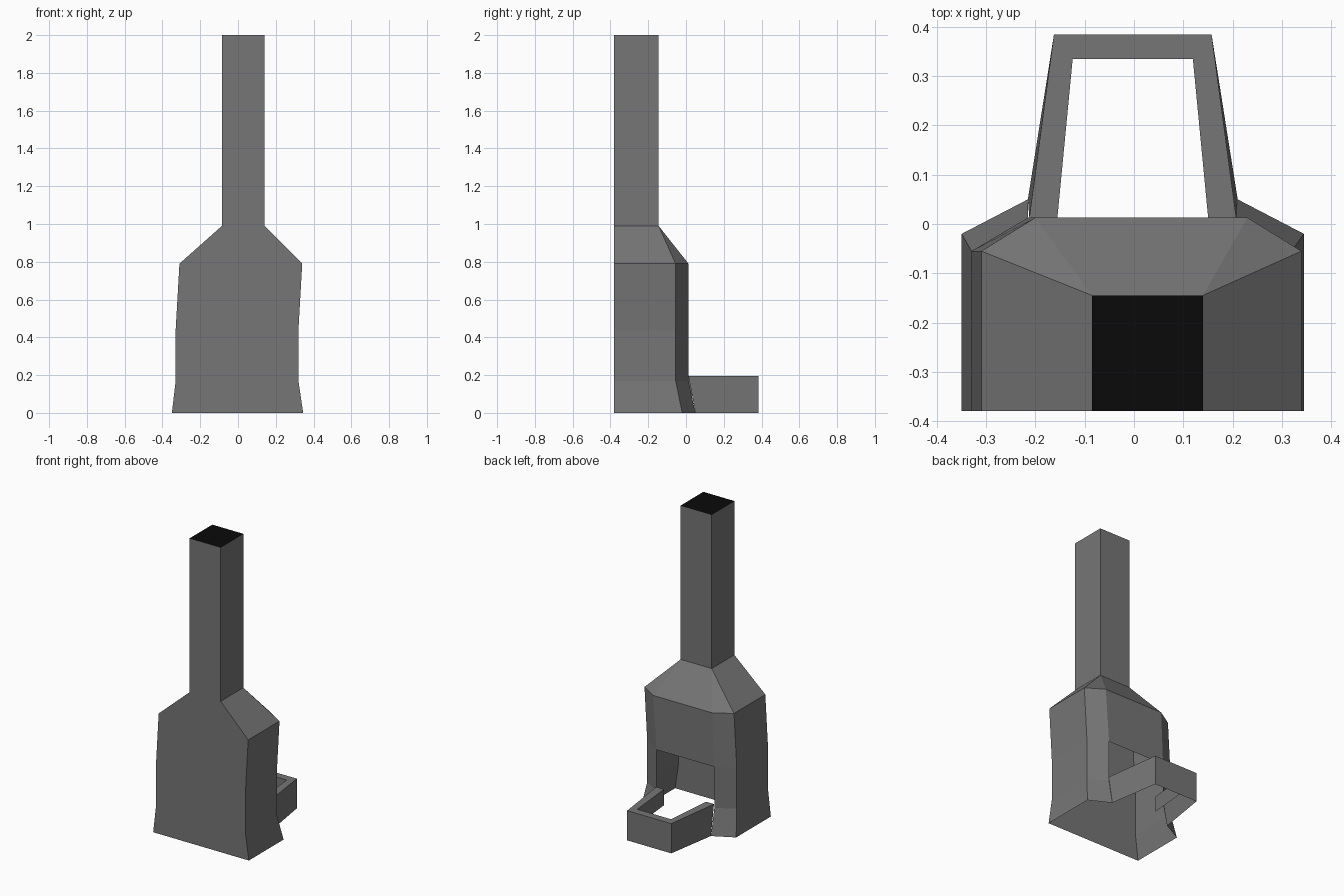
import bpy, bmesh

if "Cube" in bpy.data.objects:
    bpy.data.objects.remove(bpy.data.objects["Cube"])

BACK = -0.38


def material(name, v):
    m = bpy.data.materials.new(name)
    m.diffuse_color = (v, v, v, 1)
    m.use_nodes = True
    m.node_tree.nodes["Principled BSDF"].inputs["Base Color"].default_value = m.diffuse_color
    return m


stone = material("grey_stone", 0.18)
soot = material("black_soot", 0.003)


def loft(name, rows, closed=False, skip=lambda band, side: False, cap=False):
    """Join successive clockwise rows of points with outward facing quads."""
    bm = bmesh.new()
    vr = [[bm.verts.new(p) for p in row] for row in rows]
    n = len(rows[0])
    for b in range(len(vr) - 1):
        lo, up = vr[b], vr[b + 1]
        for i in range(n if closed else n - 1):
            j = (i + 1) % n
            if not skip(b, i):
                bm.faces.new((lo[i], up[i], up[j], lo[j]))
    if cap:
        bm.faces.new(vr[-1][::-1]).material_index = 1
    bmesh.ops.remove_doubles(bm, verts=bm.verts, dist=0.0005)
    me = bpy.data.meshes.new(name)
    bm.to_mesh(me)
    bm.free()
    me.materials.append(stone)
    me.materials.append(soot)
    ob = bpy.data.objects.new(name, me)
    bpy.context.collection.objects.link(ob)
    return ob


def section(z, c, w, a, y1, y2):
    """Six-sided plan with bevelled corners on the hearth side."""
    return [(c - w, BACK, z), (c - w, y1, z), (c - a, y2, z),
            (c + a, y2, z), (c + w, y1, z), (c + w, BACK, z)]


# Hollow firebox and sloping hood, open underneath, with a hearth opening
loft("firebox", [
    section(0.00, -0.0025, 0.3475, 0.213, -0.02, 0.05),
    section(0.17, -0.005, 0.325, 0.21, -0.055, 0.013),
    section(0.44, -0.005, 0.325, 0.21, -0.055, 0.013),
    section(0.79, 0.015, 0.325, 0.215, -0.055, 0.013),
    section(0.99, 0.0275, 0.1125, 0.1125, -0.145, -0.145),
], closed=True, skip=lambda band, side: side == 2 and band < 2)


# Square chimney with a black flue mouth
def flue(z):
    return [(-0.085, BACK, z), (-0.085, -0.145, z), (0.14, -0.145, z), (0.14, BACK, z)]


loft("chimney", [flue(0.99), flue(2.0)], closed=True, cap=True)


# Hearth kerb: outer wall, flat top and short inner lip
def kerb(z, near, near_y, far, far_y):
    c = -0.0025
    return [(c - near, near_y, z), (c - far, far_y, z),
            (c + far, far_y, z), (c + near, near_y, z)]


loft("hearth_kerb", [
    kerb(0.0, 0.213, 0.05, 0.16, 0.385),
    kerb(0.195, 0.21, 0.013, 0.16, 0.385),
    kerb(0.195, 0.153, 0.013, 0.122, 0.335),
    kerb(0.09, 0.153, 0.013, 0.122, 0.335),
])
